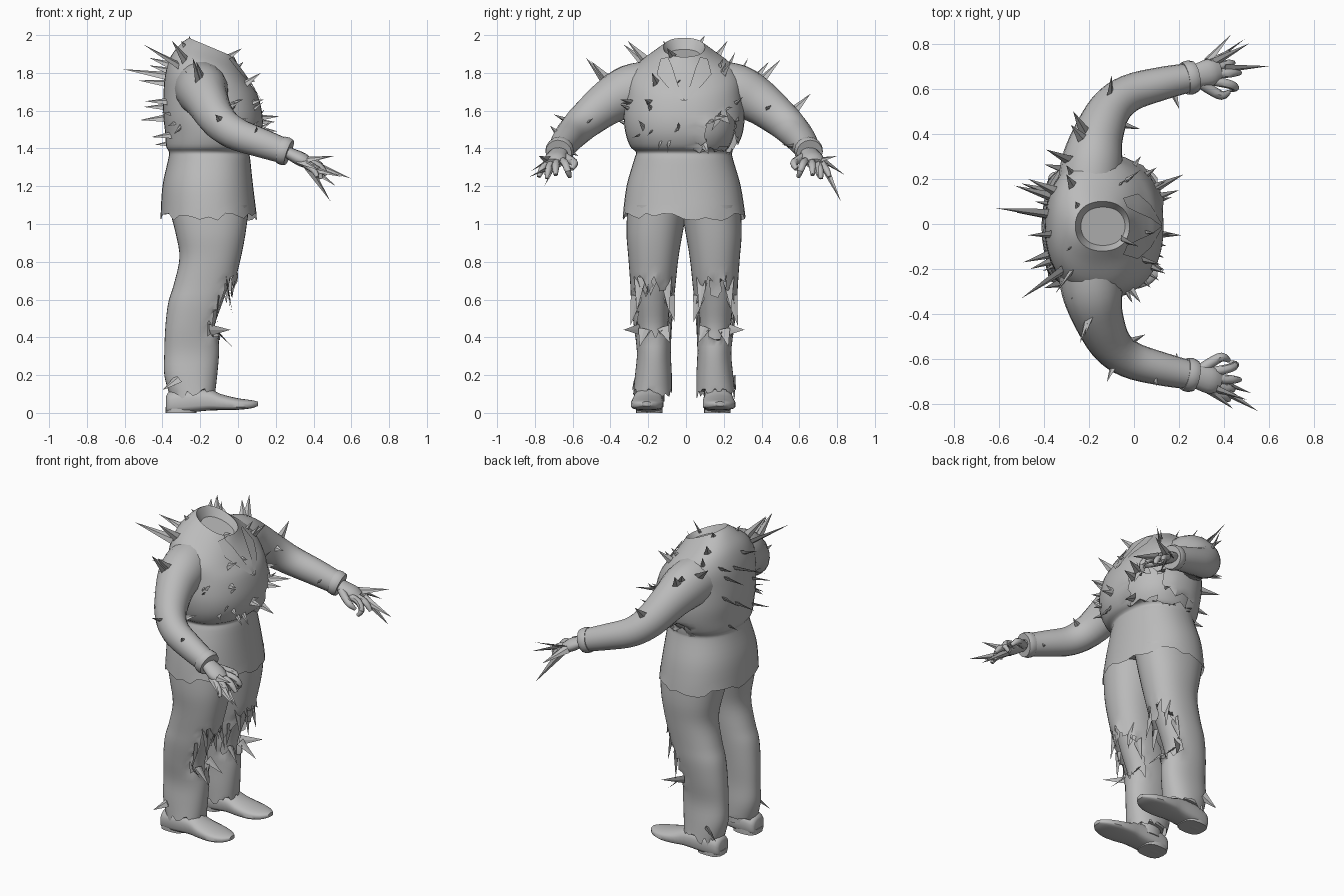
import bpy, bmesh, math, random
from mathutils import Vector
from mathutils.bvhtree import BVHTree

if "Cube" in bpy.data.objects:
    bpy.data.objects.remove(bpy.data.objects["Cube"])

random.seed(4)
GREY = bpy.data.materials.new("plain_grey")
GREY.diffuse_color = (0.5, 0.5, 0.5, 1)
GREY.use_nodes = True
GREY.node_tree.nodes["Principled BSDF"].inputs["Base Color"].default_value = GREY.diffuse_color
surfaces = []          # cloth surfaces that spikes grow from


def finish(bm, name, smooth=True):
    me = bpy.data.meshes.new(name)
    bm.to_mesh(me)
    bm.free()
    me.materials.append(GREY)
    ob = bpy.data.objects.new(name, me)
    bpy.context.collection.objects.link(ob)
    if smooth:
        bpy.ops.object.select_all(action='DESELECT')
        ob.select_set(True)
        bpy.context.view_layer.objects.active = ob
        bpy.ops.object.shade_smooth_by_angle(angle=math.radians(45))
    return ob


def dense(rows, k):
    """Smoothly interpolate k steps between rows of numbers."""
    out = []
    for i in range(len(rows) - 1):
        a, b, c, d = (rows[max(i - 1, 0)], rows[i], rows[i + 1], rows[min(i + 2, len(rows) - 1)])
        for s in range(k):
            t = s / k
            out.append([q + .5 * t * (r - p + t * (2 * p - 5 * q + 4 * r - u + t * (3 * (q - r) + u - p)))
                        for p, q, r, u in zip(a, b, c, d)])
    return out + [list(rows[-1])]


def flat_ring(row, n=28, scale=1, power=.9):
    z, x0, x1, y0, y1, tilt = row
    cx, cy, rx, ry = (x0 + x1) / 2, (y0 + y1) / 2, (x1 - x0) / 2 * scale, (y1 - y0) / 2 * scale
    ring = []
    for i in range(n):
        a = 2 * math.pi * i / n
        c, s = [math.copysign(abs(v) ** power, v) for v in (math.cos(a), math.sin(a))]
        ring.append(Vector((cx + rx * c, cy + ry * s, z - tilt * rx * c)))
    return ring


def loft(rings, caps=(True, True)):
    bm = bmesh.new()
    vs = [[bm.verts.new(p) for p in r] for r in rings]
    n = len(vs[0])
    for a, b in zip(vs, vs[1:]):
        for i in range(n):
            bm.faces.new((a[i], a[(i + 1) % n], b[(i + 1) % n], b[i]))
    if caps[0]:
        bm.faces.new(vs[0][::-1])
    if caps[1]:
        bm.faces.new(vs[-1])
    bmesh.ops.recalc_face_normals(bm, faces=bm.faces)
    return bm


def tube(path, k=3, n=14, flat=1.0):
    """Tube through rows of x, y, z, radius; flat squashes its height."""
    rows = dense(path, k)
    rings = []
    for i, r in enumerate(rows):
        d = (Vector(rows[min(i + 1, len(rows) - 1)][:3]) - Vector(rows[max(i - 1, 0)][:3])).normalized()
        side = d.cross(Vector((0, 0, 1))).normalized()
        up = side.cross(d)
        rings.append([Vector(r[:3]) + r[3] * (math.cos(a) * side + flat * math.sin(a) * up)
                      for a in (2 * math.pi * j / n for j in range(n))])
    return loft(rings)


def shard(bm, base, tip, w, flat=.4, side=None):
    """Thin four-sided spike; side sets the direction its flat face looks."""
    d = (tip - base).normalized()
    s = (d.cross(side) if side else d.orthogonal()).normalized()
    u = d.cross(s)
    b = base - d * .02
    q = [bm.verts.new(b + v) for v in (s * w, u * w * flat, -s * w, -u * w * flat)]
    t = bm.verts.new(tip)
    for i in range(4):
        bm.faces.new((q[i], q[(i + 1) % 4], t))
    bm.faces.new(q[::-1])


def tear(bm, test, zmin):
    """Open a ragged hole: drop faces, then shake the cut edge."""
    bmesh.ops.delete(bm, geom=[f for f in bm.faces if test(f.calc_center_median())], context='FACES')
    for v in bm.verts:
        if v.is_boundary and v.co.z > zmin:
            v.co += Vector((random.uniform(0, .012), random.uniform(-.014, .014), random.uniform(-.03, .03)))


# jacket: flared skirt, pinched waist, full chest, tilted open neck
JACKET = [(1.04, -.41, .10, -.335, .315, 0), (1.2, -.40, .08, -.315, .29, 0), (1.34, -.37, .065, -.275, .25, 0),
          (1.38, -.365, .06, -.265, .245, 0), (1.41, -.38, .095, -.295, .27, 0), (1.48, -.385, .125, -.32, .30, 0),
          (1.57, -.395, .13, -.33, .31, 0), (1.68, -.395, .105, -.32, .30, 0), (1.77, -.385, .06, -.31, .29, .1),
          (1.84, -.355, .03, -.26, .24, .25), (1.90, -.30, .0, -.17, .15, .38), (1.935, -.26, -.02, -.12, .10, .42)]
rows = dense(JACKET, 4)
rings = [flat_ring(r, 40) for r in rows]
for p in rings[0]:
    p.z += random.uniform(-.025, .02)
rings.append(flat_ring((1.89, -.235, -.04, -.095, .075, .35), 40))
jacket = loft(rings, (False, True))
torso_tree = BVHTree.FromBMesh(jacket)
surfaces.append(torso_tree)
tiny = [(f.calc_center_median(), f.normal.copy()) for f in jacket.faces if 1.42 < f.calc_center_median().z < 1.86]
tear(jacket, lambda c: (c.x > -.02 and .1 < c.y < .27 and 1.40 < c.z < 1.53 + .03 * math.sin(60 * c.y))
     or (c.x > -.2 and c.y > .2 and 1.39 < c.z < 1.45), 1.3)
finish(jacket, "jacket")
finish(loft([flat_ring(r, 28, .86) for r in rows[2:34]]), "inner_body")

# lapels laid on the chest
for sgn, name in ((1, "left_lapel"), (-1, "right_lapel")):
    bm = bmesh.new()
    inner = [(.085, 1.88), (.06, 1.82), (.035, 1.74), (.0, 1.65)]
    outer = [(.125, 1.87), (.145, 1.79), (.095, 1.73), (.012, 1.65)]
    grid = []
    for a, b in zip(inner, outer):
        line = []
        for t in (0, .5, 1):
            y, z = a[0] + t * (b[0] - a[0]), a[1] + t * (b[1] - a[1])
            hit = torso_tree.ray_cast(Vector((1, sgn * y - .01, z)), Vector((-1, 0, 0)))[0]
            line.append(bm.verts.new(hit + Vector((.009, 0, .004))))
        grid.append(line)
    for a, b in zip(grid, grid[1:]):
        for i in range(2):
            bm.faces.new((a[i], a[i + 1], b[i + 1], b[i])[::sgn])
    bmesh.ops.solidify(bm, geom=bm.faces[:], thickness=.008)
    finish(bm, name)

# sleeves, cuffs and hands
ARM = [(-.20, .17, 1.72, .14), (-.185, .29, 1.70, .135), (-.16, .40, 1.645, .113), (-.105, .52, 1.55, .094),
       (-.02, .59, 1.482, .083), (.12, .632, 1.43, .074), (.25, .66, 1.385, .064)]
CUFF = [(.225, .655, 1.393, .073), (.25, .66, 1.385, .076), (.27, .664, 1.378, .07)]
PALM = [(.25, .66, 1.385, .045), (.29, .67, 1.365, .054), (.34, .683, 1.34, .06), (.375, .69, 1.32, .047)]
FINGERS = {"index": [(.35, .645, 1.335, .021), (.42, .63, 1.32, .02), (.45, .615, 1.28, .017), (.43, .605, 1.25, .011)],
           "middle": [(.36, .675, 1.33, .021), (.43, .68, 1.305, .02), (.47, .68, 1.26, .011)],
           "ring": [(.36, .705, 1.32, .02), (.42, .72, 1.285, .019), (.44, .725, 1.24, .011)],
           "little": [(.35, .73, 1.32, .019), (.40, .755, 1.285, .017), (.42, .77, 1.25, .011)],
           "thumb": [(.29, .64, 1.36, .025), (.34, .605, 1.34, .023), (.39, .58, 1.32, .02), (.42, .595, 1.29, .011)]}
for sgn, side in ((1, "left"), (-1, "right")):
    def mir(path):
        return [(x, sgn * y - .01, z, r) for x, y, z, r in path]
    arm = tube(mir(ARM), 4, 18, 1.05)
    surfaces.append(BVHTree.FromBMesh(arm))
    finish(arm, side + "_sleeve")
    finish(tube(mir(CUFF), 2, 16), side + "_cuff")
    finish(tube(mir(PALM), 3, 14, .62), side + "_palm")
    for f, path in FINGERS.items():
        finish(tube(mir(path), 3, 8), side + "_" + f)
CLAWS = [((.42, .69, 1.31), (.60, .70, 1.24)), ((.38, .74, 1.29), (.49, .82, 1.12)), ((.34, .74, 1.33), (.43, .84, 1.26)),
         ((.36, .72, 1.34), (.51, .80, 1.36)), ((.40, -.74, 1.29), (.55, -.83, 1.25)), ((.36, -.73, 1.34), (.50, -.78, 1.36)),
         ((.34, -.74, 1.33), (.44, -.82, 1.28)), ((.38, -.70, 1.30), (.52, -.75, 1.20))]
bm = bmesh.new()
for a, b in CLAWS:
    shard(bm, Vector(a), Vector(b), .027, .35)
finish(bm, "hand_spikes", False)

# trousers with torn knees, legs, ankles and shoes
TROUSER = [(.10, -.36, -.12, .065, .27, -.1), (.2, -.39, -.11, .065, .26, 0), (.32, -.39, -.10, .07, .25, 0),
           (.45, -.385, -.10, .065, .265, 0), (.58, -.37, -.055, .055, .28, 0), (.68, -.34, -.02, .045, .285, 0),
           (.82, -.31, .015, .03, .295, 0), (.95, -.33, .04, .008, .305, 0), (1.10, -.37, .06, -.02, .30, 0)]
SHOE = [(-.38, .0, .09, .045), (-.36, .0, .115, .065), (-.28, .0, .135, .075), (-.16, .012, .13, .078),
        (-.09, .014, .10, .085), (0, .016, .078, .085), (.07, .024, .068, .06), (.105, .036, .06, .025)]
knee_rags = bmesh.new()
for sgn, side in ((1, "left"), (-1, "right")):
    rows = []
    for z, x0, x1, a, b, t in dense(TROUSER, 4):
        rows.append((z, x0, x1, *sorted((sgn * a - .01, sgn * b - .01)), t))
    rings = [flat_ring(r, 36) for r in rows]
    for p in rings[0]:
        p.z += random.uniform(-.025, .03)
    bm = loft(rings, (False, True))
    cy = sgn * .165 - .01
    tear(bm, lambda c: c.x > -.19 and abs(c.y - cy) < .088 and .42 < c.z < .66 + .05 * math.sin(70 * c.y), .3)
    finish(bm, side + "_trouser_leg")
    finish(loft([flat_ring(r, 20, .82) for r in rows[1:-2]]), side + "_leg")
    finish(loft([flat_ring((z, -.33, -.17, cy - .06, cy + .06, 0), 16) for z in (.06, .22)]), side + "_ankle")
    # rags: hanging from the top of the tear, folding out below, one at the hem
    for dy, z, tx, ty, tz in ((-.07, .70, -.03, -.085, .53), (.0, .71, -.04, .015, .62), (.07, .70, -.04, .085, .54),
                              (-.09, .60, -.11, -.115, .48), (.09, .60, -.12, .12, .46), (.08, .44, -.04, .155, .44),
                              (-.06, .44, -.05, -.09, .37), (.05, .43, -.03, .07, .35)):
        x = -.03 - .25 * (.70 - z) - 6 * dy * dy
        shard(knee_rags, Vector((x, cy + sgn * dy, z)), Vector((tx, cy + sgn * ty, tz)), .032, .15, Vector((1, 0, .2)))
    shard(knee_rags, Vector((-.33, cy + sgn * .09, .17)), Vector((-.40, cy + sgn * .11, .12)), .03)
    # shoe, slightly toed out
    rings = []
    for x, z0, z1, w in dense(SHOE, 3):
        y = sgn * (.185 + .03 * (x + .2)) - .015
        rings.append([Vector((x, y + w * math.cos(a), max(z0, (z0 + z1) / 2 + (z1 - z0) / 2 * math.copysign(
            abs(math.sin(a)) ** (.9 if math.sin(a) > 0 else .35), math.sin(a)))))
            for a in (2 * math.pi * (i + .5) / 20 for i in range(20))])
    finish(loft(rings), side + "_shoe")
    y = sgn * .18 - .015
    finish(loft([flat_ring((z, -.385, -.22, y - .07, y + .07, 0), 16, 1, .7) for z in (0, .03)]), side + "_heel")
finish(knee_rags, "trouser_rags", False)

# large spikes: each tip grows out of the nearest cloth
TIPS = [(-.61, .07, 1.82), (-.53, .17, 1.76), (-.47, .20, 1.84), (-.39, .33, 1.88), (-.50, -.33, 1.95), (-.49, -.17, 1.65),
        (-.47, -.05, 1.88), (-.52, .05, 1.55), (-.35, -.31, 1.97), (-.26, .10, 2.0), (-.30, .22, 1.97), (-.24, -.53, 1.88),
        (-.27, .50, 1.87), (-.28, .44, 1.86), (-.22, -.50, 1.86), (.12, -.18, 1.80), (.03, .24, 1.86), (.20, .15, 1.54),
        (.21, -.05, 1.49), (.10, .25, 1.62), (.14, -.22, 1.66), (.03, -.35, 1.66), (-.10, .66, 1.69), (.03, .42, 1.62),
        (.20, .51, 1.42), (.05, -.49, 1.56), (.10, -.72, 1.52), (-.12, -.70, 1.58), (-.44, .10, 1.42), (.22, .22, 1.57),
        (-.50, .18, 1.62), (-.46, -.2, 1.46), (-.30, -.12, 1.97), (.02, -.10, 1.93), (.19, -.57, 1.36), (.17, .12, 1.37)]
bm = bmesh.new()
for t in TIPS:
    tip = Vector(t)
    base = min((s.find_nearest(tip) for s in surfaces), key=lambda h: h[3])[0]
    shard(bm, base, tip, .016 + .12 * min((tip - base).length, .13), .35)
# small scattered splinters
for c, n in random.sample(tiny, 22):
    shard(bm, c, c + n * .05 + Vector((0, 0, random.uniform(-.04, .05))), .018)
finish(bm, "cloth_spikes", False)
